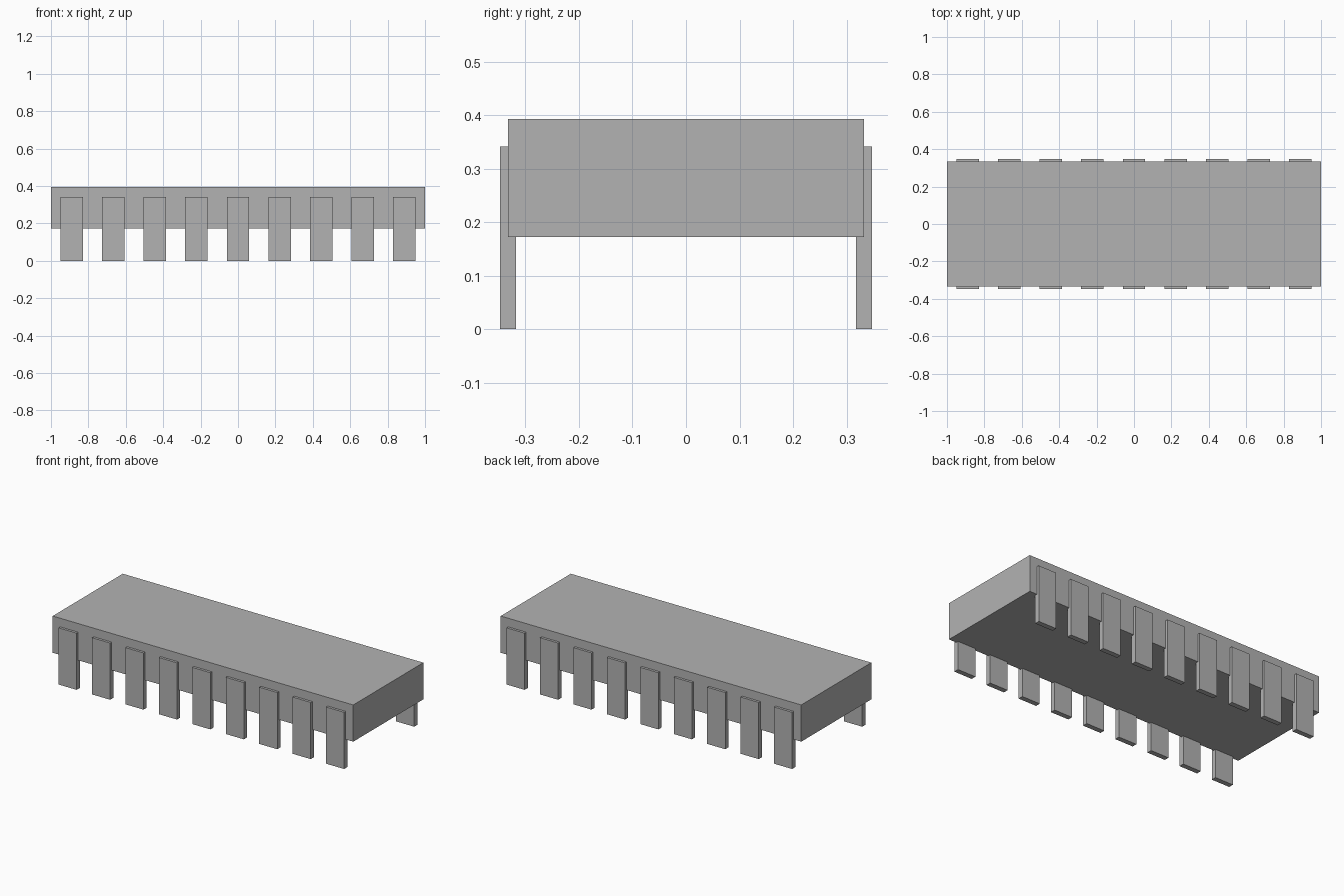
import bpy

cube = bpy.data.objects.get("Cube")
if cube:
    bpy.data.objects.remove(cube, do_unlink=True)

GREY = 0.45
grey = bpy.data.materials.new("plain grey")
grey.use_nodes = True
grey.diffuse_color = (GREY, GREY, GREY, 1)
grey.node_tree.nodes["Principled BSDF"].inputs["Base Color"].default_value = (GREY, GREY, GREY, 1)


def box(name, low, high):
    """Add a flat-faced box spanning two opposite corners."""
    centre = [(a + b) / 2 for a, b in zip(low, high)]
    bpy.ops.mesh.primitive_cube_add(size=1, location=centre)
    obj = bpy.context.object
    obj.name = name
    for v in obj.data.vertices:
        v.co = [c * (b - a) for c, a, b in zip(v.co, low, high)]
    obj.data.materials.append(grey)
    return obj


# Main slab
HALF_DEPTH = 0.333
box("body", (-1, -HALF_DEPTH, 0.172), (1, HALF_DEPTH, 0.393))

# Two rows of flat pins, half sunk into the long sides
PINS, SPACING, HALF_WIDTH = 9, 0.2225, 0.06
INNER, OUTER, PIN_TOP = 0.318, 0.348, 0.341
for side, (y0, y1) in {"front": (-OUTER, -INNER), "back": (INNER, OUTER)}.items():
    for i in range(PINS):
        x = (i - (PINS - 1) / 2) * SPACING
        box(f"{side}_pin_{i + 1}", (x - HALF_WIDTH, y0, 0), (x + HALF_WIDTH, y1, PIN_TOP))
